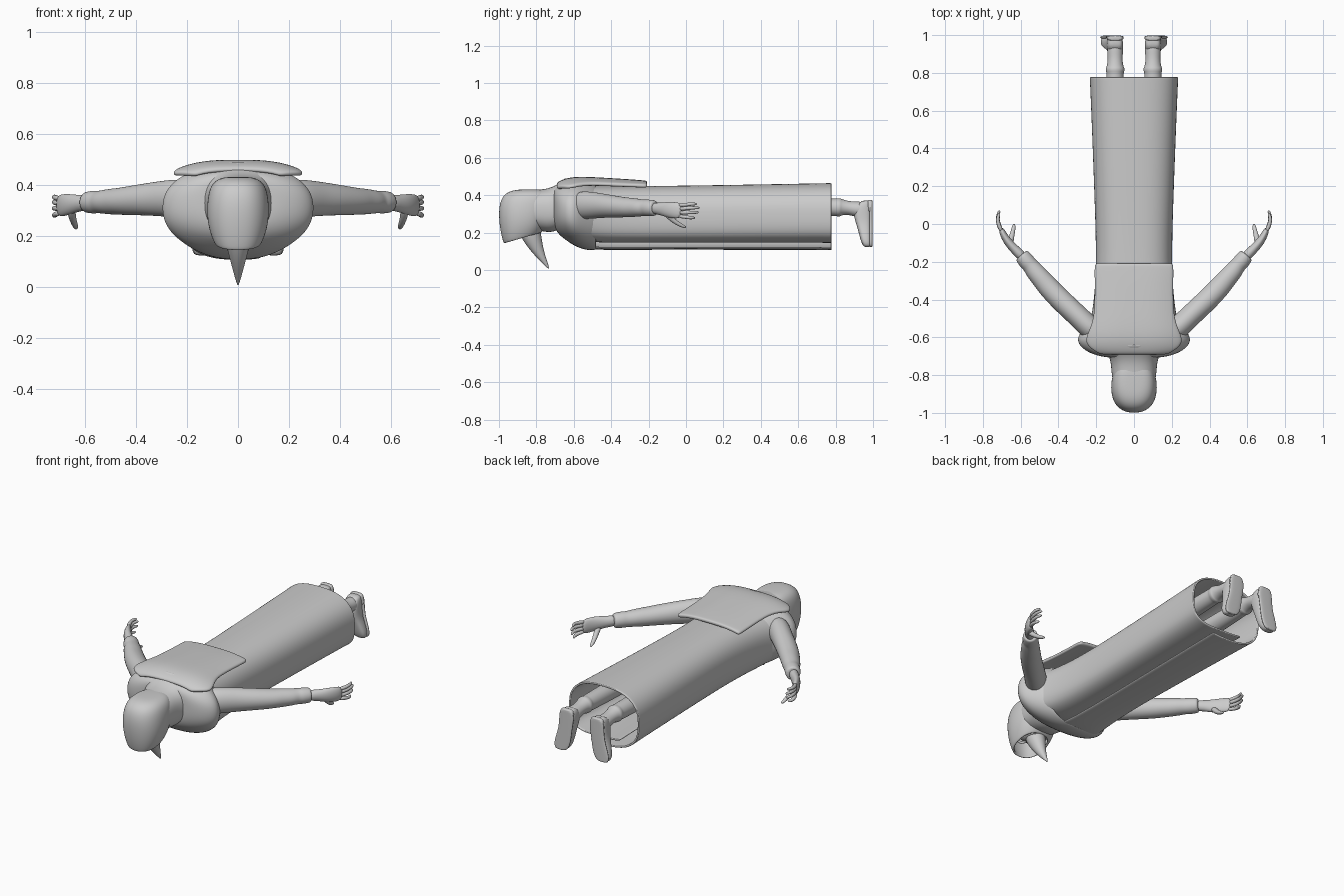
import bpy, bmesh
from math import sin, cos, radians, pi
from mathutils import Vector


def loft(name, rings, closed=True, cap0=True, cap1=True, thick=0, mirror=False, sub=2):
    """Skin a list of equal-length point rings into a smooth object."""
    bm = bmesh.new()
    rows = [[bm.verts.new(p) for p in r] for r in rings]
    n = len(rows[0])
    for a, b in zip(rows, rows[1:]):
        for i in range(n if closed else n - 1):
            j = (i + 1) % n
            bm.faces.new((a[i], a[j], b[j], b[i]))
    if cap0:
        bm.faces.new(rows[0][::-1])
    if cap1:
        bm.faces.new(rows[-1])
    bmesh.ops.recalc_face_normals(bm, faces=bm.faces)
    me = bpy.data.meshes.new(name)
    bm.to_mesh(me)
    bm.free()
    for p in me.polygons:
        p.use_smooth = True
    ob = bpy.data.objects.new(name, me)
    bpy.context.collection.objects.link(ob)
    if mirror:
        ob.modifiers.new("mirror", 'MIRROR').use_mirror_merge = False
    if thick:
        s = ob.modifiers.new("thickness", 'SOLIDIFY')
        s.thickness, s.offset = thick, 0
    if sub:
        s = ob.modifiers.new("smooth", 'SUBSURF')
        s.levels = s.render_levels = sub
    return ob


def spow(v, e):
    return (abs(v) ** (2 / e)) * (1 if v >= 0 else -1)


def oval_y(y, hw, zb, zt, n=28, e=2.5):
    """Rounded cross-section facing along y."""
    m, h = (zb + zt) / 2, (zt - zb) / 2
    return [(hw * spow(cos(2 * pi * i / n), e), y, m + h * spow(sin(2 * pi * i / n), e)) for i in range(n)]


def oval_z(z, cx, cy, hx, hy, n=20, e=2.3, slant=0):
    """Rounded cross-section facing along z, optionally slanted along y."""
    pts = []
    for i in range(n):
        a = 2 * pi * i / n
        dy = hy * spow(sin(a), e)
        pts.append((cx + hx * spow(cos(a), e), cy + dy, z + slant * dy))
    return pts


def sweep(name, path, n=12, ref=(0, 0, 1), **kw):
    """Tube through (x, y, z, side radius, up radius) stations."""
    P = [Vector(p[:3]) for p in path]
    rings = []
    for k, p in enumerate(path):
        t = (P[min(k + 1, len(P) - 1)] - P[max(k - 1, 0)]).normalized()
        s = t.cross(Vector(ref)).normalized()
        u = s.cross(t)
        rings.append([P[k] + s * p[3] * cos(2 * pi * i / n) + u * p[4] * sin(2 * pi * i / n) for i in range(n)])
    return loft(name, rings, **kw)


# long coat: wrapped sheet with one front panel lapping over the other
coat = []
for y, hw, zb, zt in [(-.69, .11, .24, .40), (-.66, .2, .19, .43), (-.6, .255, .14, .45),
                      (-.52, .225, .115, .45), (-.4, .205, .112, .444), (-.2, .193, .114, .443),
                      (.1, .202, .114, .447), (.45, .215, .113, .453), (.72, .226, .112, .458),
                      (.77, .229, .111, .459), (.778, .229, .111, .459)]:
    m, h = (zb + zt) / 2, (zt - zb) / 2
    row = []
    for i in range(41):
        a = -112 + i * 10
        lift = .042 * max(0, min(1, (-a - 25) / 60))
        row.append((hw * spow(cos(radians(a)), 2.6), y, m + h * spow(sin(radians(a)), 2.6) + lift))
    coat.append(row)
loft("coat", coat, closed=False, cap0=False, cap1=False, thick=.012)

# shoulder mantle around the upper body
loft("shoulder_mantle", [oval_y(*s, e=2.3) for s in [
    (-.705, .10, .27, .42), (-.70, .17, .23, .44), (-.68, .235, .195, .452), (-.65, .28, .17, .462),
    (-.615, .30, .145, .474), (-.58, .285, .125, .48), (-.53, .25, .108, .475), (-.48, .215, .11, .455)]],
    cap1=False, thick=.008)

# cape flap lying on the back
flap = []
for y, hw, zc, drop in [(-.69, .17, .455, .02), (-.66, .23, .472, .03), (-.62, .262, .484, .045),
                        (-.57, .24, .488, .035), (-.5, .213, .486, .028), (-.4, .208, .48, .026),
                        (-.3, .208, .474, .024), (-.225, .21, .468, .02), (-.208, .203, .466, .02)]:
    flap.append([(hw * k / 8, y, zc - drop * abs(k / 8) ** 3) for k in range(-8, 9)])
loft("cape_flap", flap, closed=False, cap0=False, cap1=False, thick=.022)

# hood shell, open towards the face
loft("hood", [oval_z(z, 0, cy, hx, hy, n=24, slant=s) for z, cy, hx, hy, s in [
    (.425, -.83, .035, .05, 0), (.42, -.835, .075, .10, 0), (.395, -.845, .104, .132, 0),
    (.34, -.86, .115, .135, 0), (.28, -.865, .117, .13, .08), (.225, -.868, .108, .118, .18),
    (.185, -.872, .092, .102, .28), (.172, -.874, .084, .094, .3)]],
    cap1=False, thick=.012)

# cowl: neck of the hood with a flared rim over the mantle
loft("cowl", [oval_y(*s, n=24) for s in [
    (-.84, .107, .23, .422), (-.78, .114, .215, .424), (-.73, .118, .205, .432), (-.69, .13, .215, .45),
    (-.665, .142, .235, .468), (-.65, .138, .25, .482), (-.64, .115, .27, .488)]],
    cap0=False, cap1=False, thick=.012)

# masked face and beak
loft("face_mask", [oval_z(*s) for s in [
    (.36, 0, -.85, .05, .05), (.32, 0, -.85, .085, .095), (.25, 0, -.85, .088, .095),
    (.21, 0, -.845, .075, .08), (.185, 0, -.835, .05, .05)]])
sweep("beak", [(0, -.845, .235, .06, .062), (0, -.825, .18, .053, .055), (0, -.80, .12, .036, .038),
               (0, -.768, .062, .02, .02), (0, -.737, .014, .006, .006), (0, -.733, .007, .002, .002)],
      ref=(0, 1, 0))
for side, label in ((-1, "left"), (1, "right")):
    bpy.ops.mesh.primitive_torus_add(major_radius=.024, minor_radius=.007, major_segments=24, minor_segments=8,
                                     location=(side * .045, -.895, .207), rotation=(.35, side * -.5, 0))
    bpy.context.object.name = label + "_eye_ring"
    bpy.ops.object.shade_smooth()

# sleeves with soft folds and cuff
sweep("sleeve", [(.19, -.585, .345, .06, .075), (.25, -.535, .347, .062, .076), (.31, -.475, .345, .059, .07),
                 (.37, -.42, .342, .06, .063), (.43, -.36, .337, .058, .058), (.47, -.315, .335, .056, .053),
                 (.495, -.285, .334, .052, .052), (.53, -.245, .333, .05, .047), (.55, -.218, .332, .042, .044),
                 (.565, -.203, .332, .045, .046), (.59, -.172, .331, .042, .043), (.598, -.163, .331, .036, .038)],
      n=16, mirror=True)

# hands: palm, four fingers and thumb
sweep("palm", [(.585, -.18, .331, .028, .032), (.62, -.145, .328, .026, .032), (.66, -.105, .324, .024, .042),
               (.69, -.06, .319, .02, .046), (.706, -.02, .317, .014, .042)], mirror=True)
for label, z0, z1, tip in [("index", .346, .353, .058), ("middle", .327, .333, .072),
                           ("ring", .307, .308, .068), ("little", .288, .279, .048)]:
    d = tip + .035
    sweep(label + "_finger", [(.70, -.04, z0, .012, .011), (.718, -.035 + d * .35, z0 * .6 + z1 * .4, .0115, .011),
                              (.723, -.035 + d * .7, z1, .010, .0095), (.715, tip - .008, z1, .0085, .008),
                              (.711, tip, z1, .004, .004)], n=8, mirror=True)
sweep("thumb", [(.655, -.115, .312, .018, .018), (.652, -.085, .28, .017, .016), (.645, -.055, .255, .014, .013),
                (.638, -.025, .238, .012, .011), (.635, -.004, .23, .008, .007), (.635, .0, .229, .003, .003)],
      n=8, mirror=True)

# trouser legs with boot cuffs
sweep("leg", [(.10, .25, .325, .055, .055), (.10, .6, .33, .052, .052), (.10, .78, .335, .047, .048),
              (.10, .80, .335, .046, .047), (.10, .81, .335, .051, .05), (.10, .825, .335, .051, .05),
              (.10, .832, .335, .045, .044), (.10, .87, .332, .039, .036), (.10, .91, .325, .043, .042),
              (.10, .96, .32, .043, .045)], n=16, mirror=True)

# boots with toes pointing down and soles facing back
foot = [(.372, .10, .962, .026, .016), (.36, .10, .955, .04, .032), (.325, .10, .945, .045, .048),
        (.285, .104, .945, .043, .048), (.245, .11, .95, .042, .04), (.2, .12, .957, .047, .034),
        (.16, .13, .962, .048, .029), (.135, .136, .967, .04, .024), (.122, .14, .97, .024, .016)]
loft("boot", [oval_z(*f, n=16, e=2.8) for f in foot], mirror=True)
loft("boot_sole", [oval_z(z, x, .989, hx + .003, .009, n=16, e=3) for z, x, y, hx, hy in foot], mirror=True)
loft("boot_heel", [oval_z(z, .10, .984, hx, .014, n=16, e=3) for z, hx in
                   [(.376, .03), (.365, .042), (.32, .046), (.31, .044)]], mirror=True)
